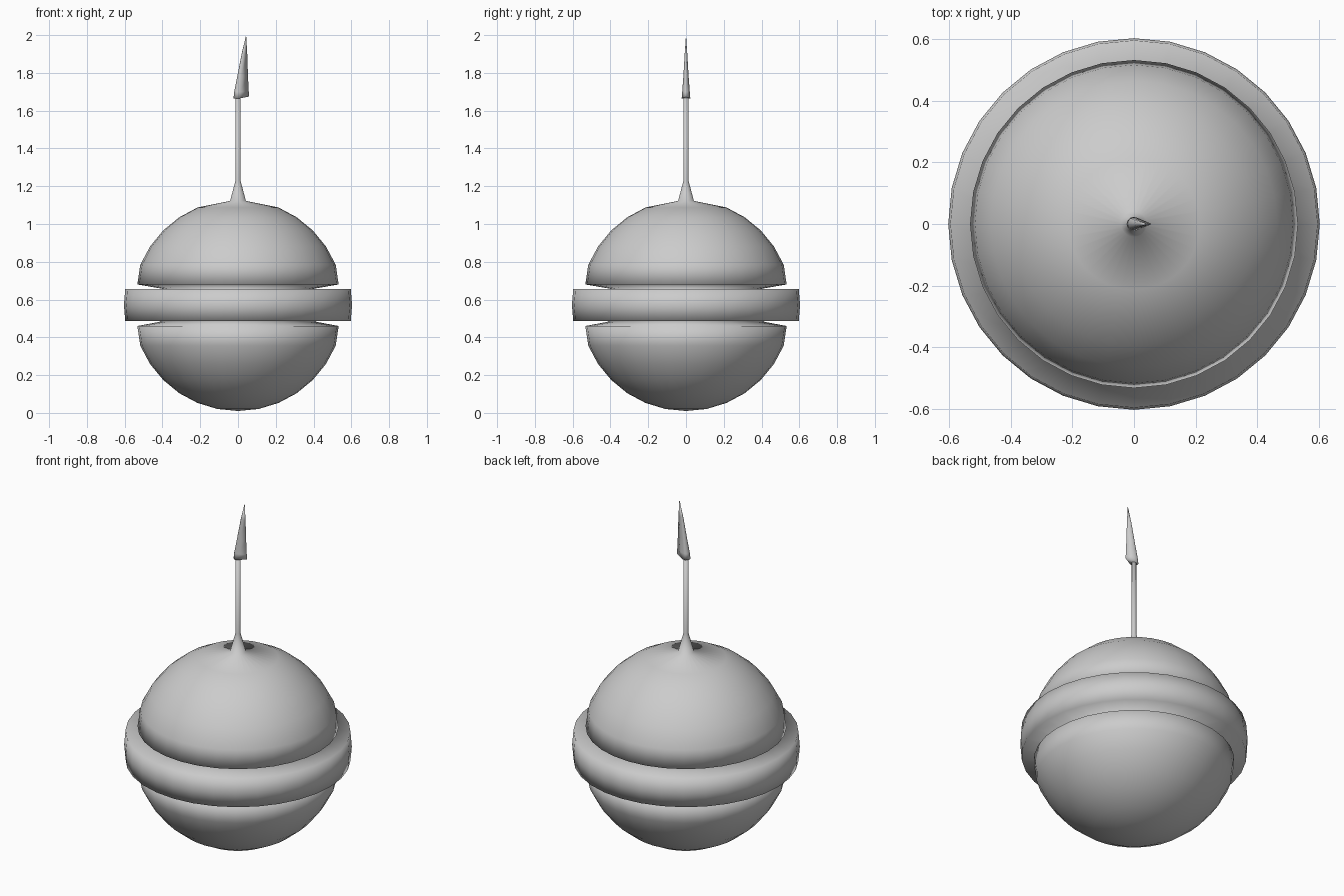
import bpy, bmesh
from math import sin, cos, pi, radians

if "Cube" in bpy.data.objects:
    bpy.data.objects.remove(bpy.data.objects["Cube"])

R, ZC = 0.56, 0.57   # ball radius and centre height


def loft(name, rings):
    """Skin closed rings of points; a one-point ring makes a tip."""
    bm = bmesh.new()
    loops = [[bm.verts.new(p) for p in ring] for ring in rings]
    for a, b in zip(loops, loops[1:]):
        n = max(len(a), len(b))
        for i in range(n):
            j = (i + 1) % n
            if len(a) == 1:
                bm.faces.new((a[0], b[j], b[i]))
            elif len(b) == 1:
                bm.faces.new((a[i], a[j], b[0]))
            else:
                bm.faces.new((a[i], a[j], b[j], b[i]))
    for end in (loops[0], loops[-1]):
        if len(end) > 2:
            bm.faces.new(end)
    bmesh.ops.recalc_face_normals(bm, faces=bm.faces)
    mesh = bpy.data.meshes.new(name)
    bm.to_mesh(mesh)
    bm.free()
    mesh.shade_smooth()
    ob = bpy.data.objects.new(name, mesh)
    bpy.context.collection.objects.link(ob)
    return ob


def lathe(name, profile, sides=32):
    rings = []
    for r, z in profile:
        if r == 0:
            rings.append([(0, 0, z)])
        else:
            rings.append([(r * cos(2 * pi * i / sides), r * sin(2 * pi * i / sides), z)
                          for i in range(sides)])
    return loft(name, rings)


# Ball with grooved belt, spire cone and thin pole as one turned profile
arc = [(R * cos(radians(11.25 * k)), R * sin(radians(11.25 * k))) for k in range(2, 8)]
profile = [(0, ZC - R)]
profile += [(r, ZC - h) for r, h in reversed(arc)]
profile += [(0.533, 0.46), (0.40, 0.485),              # lower groove
            (0.597, 0.487), (0.604, 0.57), (0.597, 0.655),   # belt
            (0.40, 0.657), (0.533, 0.68)]              # upper groove
profile += [(r, ZC + h) for r, h in arc[:-1]]
profile += [(0.042, 1.122), (0.013, 1.23), (0.013, 1.68)]
lathe("banded_ball", profile)


# Pennant: teardrop sections tapering to a tip
def teardrop(z, left, right, half, tail_lift=0.0):
    cx = left + half
    pts = [(cx + half * cos(radians(a)), half * sin(radians(a)), z)
           for a in range(60, 301, 30)]
    return pts + [(right, 0, z + tail_lift)]


loft("pennant_tip", [
    teardrop(1.665, -0.024, 0.058, 0.023, 0.01),
    teardrop(1.70, -0.020, 0.057, 0.020),
    teardrop(1.78, -0.004, 0.053, 0.014),
    teardrop(1.90, 0.019, 0.049, 0.007),
    [(0.043, 0, 2.0)],
])
